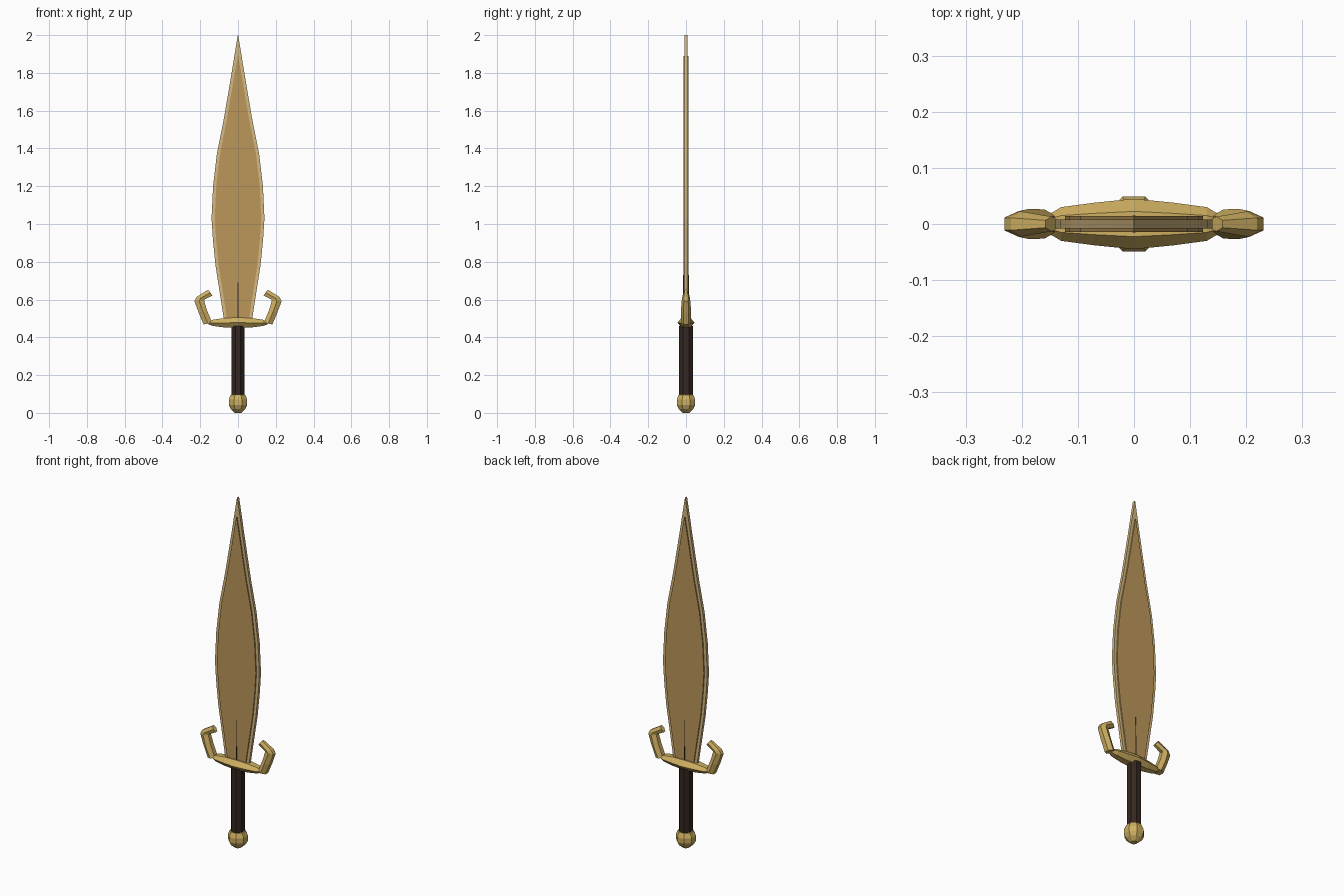
import bpy, bmesh, math
from mathutils import Vector

if "Cube" in bpy.data.objects:
    bpy.data.objects.remove(bpy.data.objects["Cube"])


def material(name, rgb):
    m = bpy.data.materials.new(name)
    m.diffuse_color = (*rgb, 1)
    m.use_nodes = True
    m.node_tree.nodes["Principled BSDF"].inputs["Base Color"].default_value = m.diffuse_color
    return m


EDGE = material("pale_bronze", (0.66, 0.48, 0.22))
FACE = material("bronze", (0.50, 0.31, 0.10))
GOLD = material("gold", (0.62, 0.43, 0.12))
WRAP = material("dark_wrap", (0.035, 0.02, 0.014))


def finish(name, bm, mat):
    bmesh.ops.recalc_face_normals(bm, faces=bm.faces)
    me = bpy.data.meshes.new(name)
    bm.to_mesh(me)
    bm.free()
    ob = bpy.data.objects.new(name, me)
    bpy.context.collection.objects.link(ob)
    me.materials.append(mat)
    return ob


def loft(name, rings, mat):
    """Skin a list of equal-length point rings and cap both ends."""
    bm = bmesh.new()
    vs = [[bm.verts.new(p) for p in r] for r in rings]
    n = len(vs[0])
    for a, b in zip(vs, vs[1:]):
        for i in range(n):
            j = (i + 1) % n
            bm.faces.new((a[i], a[j], b[j], b[i]))
    bm.faces.new(vs[0])
    bm.faces.new(vs[-1])
    return finish(name, bm, mat)


def slab(name, profile, t, mat):
    """Symmetric plate from (half width, height) pairs."""
    return loft(name, [[(-w, -t, z), (w, -t, z), (w, t, z), (-w, t, z)]
                       for w, z in profile], mat)


# Leaf-shaped blade and its raised inner panel
leaf = [(.074, .49), (.094, .62), (.119, .78), (.133, .92), (.140, 1.03),
        (.132, 1.2), (.112, 1.37), (.078, 1.54), (.054, 1.68),
        (.032, 1.81), (.016, 1.91), (.001, 2.0)]
slab("blade_edge", leaf, .008, EDGE)
panel = [(w - .017, z) for w, z in leaf[:-2]] + [(.001, 1.89)]
slab("blade_panel", panel, .0145, FACE)
slab("blade_center_line", [(.003, .49), (.001, .73)], .0155, WRAP)


def hexagon(a, b, depth):
    """Six-sided section between points a and b (x, z) with given half depth."""
    a, b = Vector((a[0], 0, a[1])), Vector((b[0], 0, b[1]))
    ring = []
    for t, y in ((0, -.5), (.5, -1), (1, -.5), (1, .5), (.5, 1), (0, .5)):
        p = a.lerp(b, t)
        ring.append((p.x, y * depth, p.z))
    return ring


# Crossguard bar: bottom point, top point, half depth
half = [((0, .45), (0, .505), .045), ((.07, .452), (.07, .502), .038),
        ((.13, .46), (.13, .494), .030), ((.155, .468), (.155, .484), .015)]
bar = [((-b[0], b[1]), (-t[0], t[1]), d) for b, t, d in half[:0:-1]] + half
loft("crossguard", [hexagon(*s) for s in bar], GOLD)

# Upturned guard arms with inward hooks
arm = [((.182, .468), (.137, .478), .026), ((.208, .53), (.165, .545), .027),
       ((.231, .592), (.180, .597), .023)]
hook = [((.231, .592), (.178, .596), .022), ((.219, .614), (.178, .600), .022),
        ((.158, .652), (.135, .622), .013)]
for side, s in (("right", 1), ("left", -1)):
    for part, secs in (("guard_arm_", arm), ("guard_hook_", hook)):
        rings = [[(s * x, y, z) for x, y, z in hexagon(*c)] for c in secs]
        loft(part + side, rings, GOLD)


def turned(name, profile, n, mat, sy=1.0):
    """Stack of n-sided rings from (radius, height) pairs."""
    rings = []
    for r, z in profile:
        rings.append([(r * math.cos(math.tau * (i + .5) / n),
                       r * sy * math.sin(math.tau * (i + .5) / n), z)
                      for i in range(n)])
    return loft(name, rings, mat)


# Octagonal grip and faceted pommel
turned("grip", [(.037, .09), (.037, .46)], 8, WRAP, 1.1)
turned("pommel", [(.018, 0), (.042, .02), (.053, .042), (.053, .07),
                  (.042, .095), (.025, .104)], 8, GOLD)
